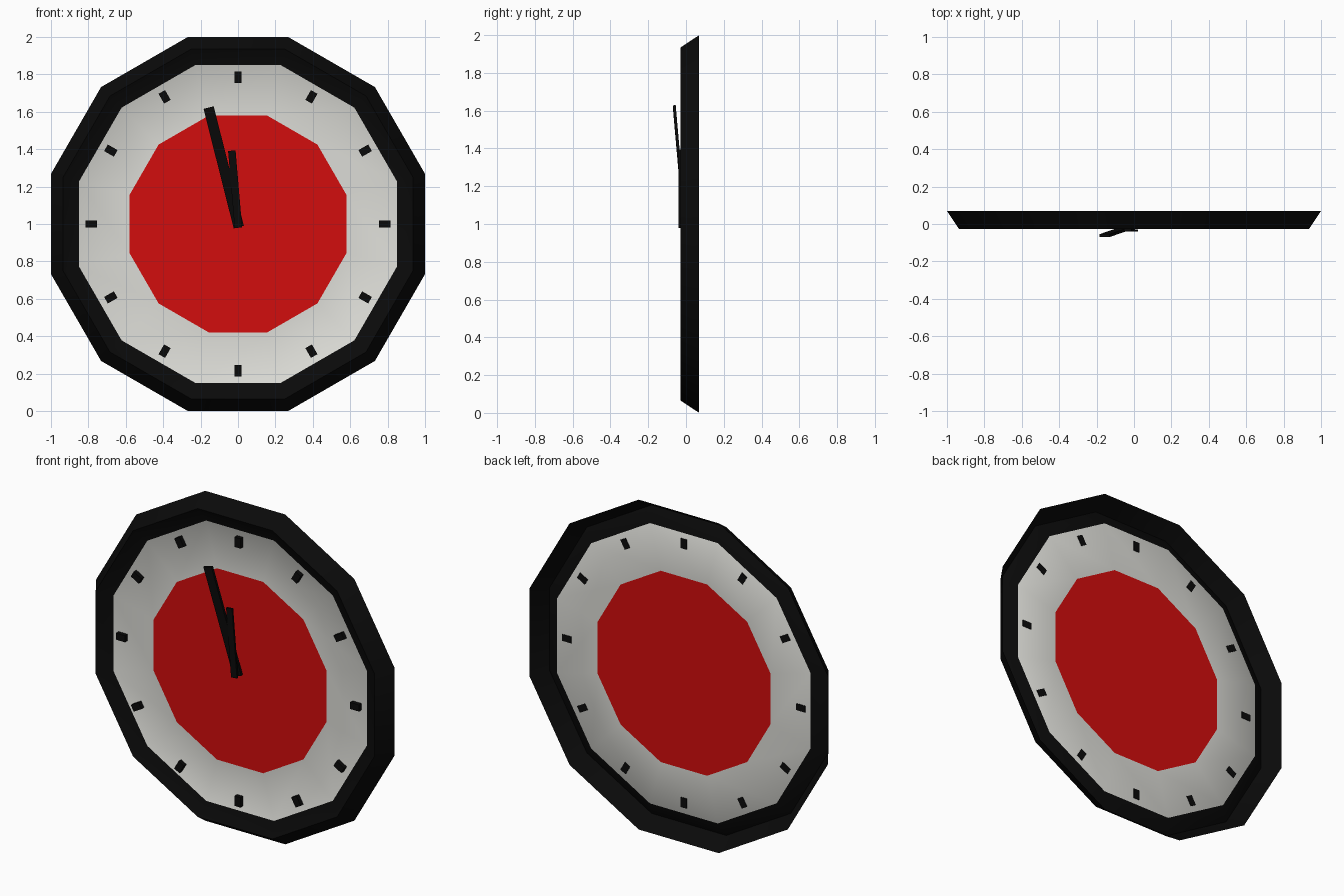
import bpy, bmesh, math
from mathutils import Vector, Matrix

if "Cube" in bpy.data.objects:
    bpy.data.objects.remove(bpy.data.objects["Cube"])


def material(name, color):
    m = bpy.data.materials.new(name)
    m.diffuse_color = (*color, 1)
    m.use_nodes = True
    m.node_tree.nodes["Principled BSDF"].inputs["Base Color"].default_value = m.diffuse_color
    return m


black = material("black", (0.003, 0.003, 0.003))
white = material("white", (0.72, 0.72, 0.68))
red = material("red", (0.65, 0.004, 0.004))
SIDES = 12
CENTRE = Vector((0, 0, 1))


def make_object(name, bm, mats):
    me = bpy.data.meshes.new(name)
    bm.to_mesh(me)
    bm.free()
    for m in mats:
        me.materials.append(m)
    ob = bpy.data.objects.new(name, me)
    bpy.context.collection.objects.link(ob)
    return ob


def add_box(bm, size, matrix):
    scale = Matrix.Diagonal((*size, 1))
    bmesh.ops.create_cube(bm, size=1, matrix=matrix @ scale)


# Case: open-backed ridged rim, dial ring and red centre (apothem, y)
profile = [(1.0, 0.07), (0.935, -0.028), (0.85, 0.02), (0.58, 0.02)]
ring_material = [0, 0, 1]
bm = bmesh.new()
rings = []
for apothem, y in profile:
    r = apothem / math.cos(math.pi / SIDES)
    angles = [math.tau * (k + 0.5) / SIDES for k in range(SIDES)]
    rings.append([bm.verts.new(CENTRE + Vector((r * math.cos(a), y, r * math.sin(a))))
                  for a in angles])
for i, mat in enumerate(ring_material):
    for k in range(SIDES):
        n = (k + 1) % SIDES
        f = bm.faces.new((rings[i][k], rings[i][n], rings[i + 1][n], rings[i + 1][k]))
        f.material_index = mat
bm.faces.new(rings[-1]).material_index = 2
bm.normal_update()
case = make_object("clock_case", bm, [black, white, red])
bpy.context.view_layer.objects.active = case
case.select_set(True)
bpy.ops.object.shade_smooth_by_angle(angle=math.radians(40))

# Hour marks, pushed slightly through the dial
bm = bmesh.new()
for k in range(12):
    turn = Matrix.Rotation(math.tau * k / 12, 4, 'Y')
    add_box(bm, (0.04, 0.028, 0.06),
            Matrix.Translation(CENTRE) @ turn @ Matrix.Translation((0, 0.009, 0.785)))
make_object("hour_marks", bm, [black])


# Hands: thin bars between two points
def hand(name, start, end, width, depth):
    a, b = Vector(start), Vector(end)
    z = (b - a).normalized()
    x = Vector((0, 1, 0)).cross(z).normalized()
    y = z.cross(x)
    rot = Matrix((x, y, z)).transposed().to_4x4()
    bm = bmesh.new()
    add_box(bm, (width, depth, (b - a).length), Matrix.Translation((a + b) / 2) @ rot)
    make_object(name, bm, [black])


hand("minute_hand", (0.004, -0.006, 0.984), (-0.157, -0.062, 1.622), 0.056, 0.015)
hand("hour_hand", (0.002, -0.035, 0.98), (-0.033, -0.033, 1.392), 0.04, 0.012)
